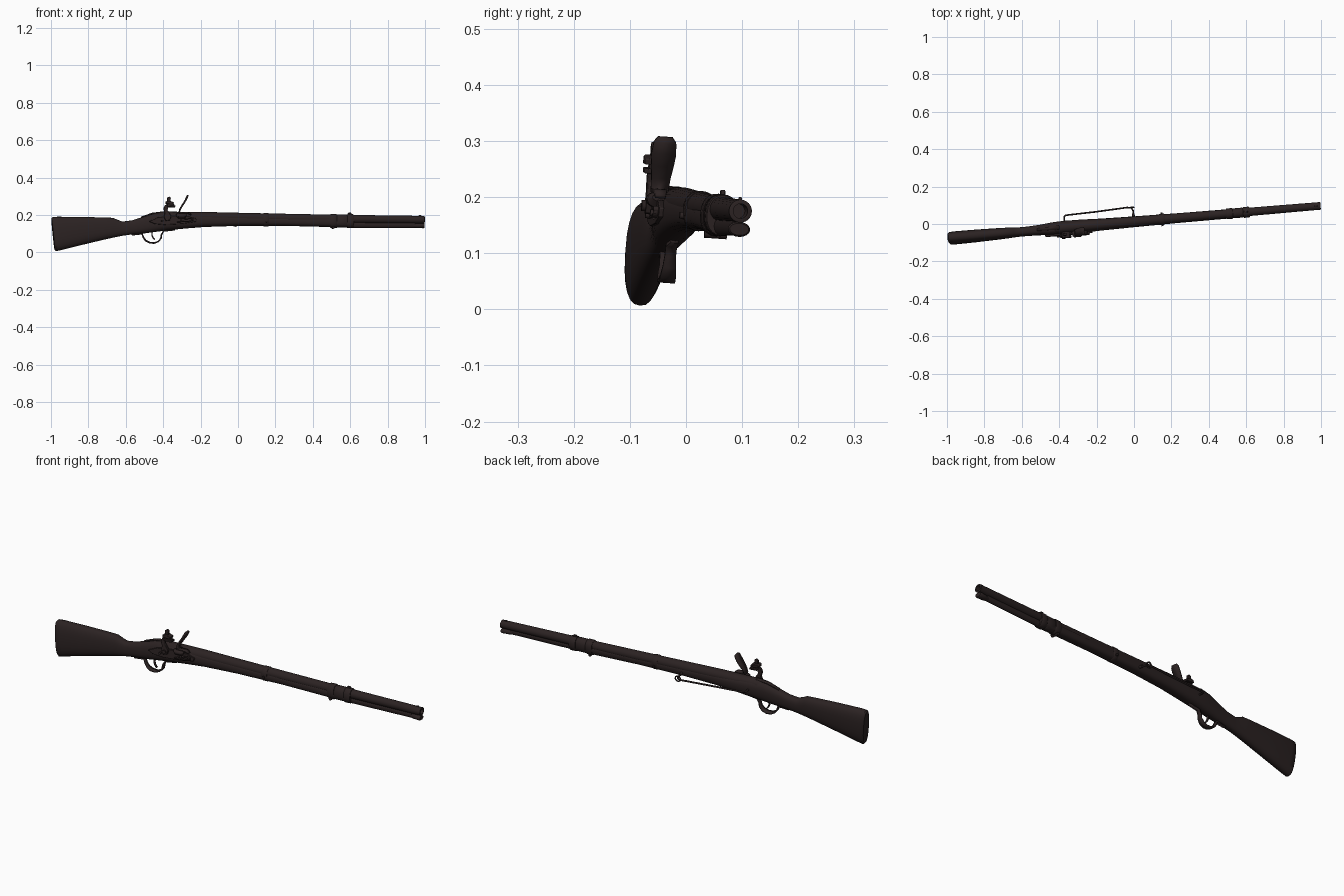
import bpy, bmesh, math
from mathutils import Matrix, Vector

if "Cube" in bpy.data.objects:
    bpy.data.objects.remove(bpy.data.objects["Cube"])

# Single dark brown finish
brown = bpy.data.materials.new("dark brown")
brown.use_nodes = True
color = (0.024, 0.016, 0.016, 1)
brown.diffuse_color = color
brown.node_tree.nodes["Principled BSDF"].inputs["Base Color"].default_value = color

# The whole gun is turned slightly and rolled about its long axis
POSE = (Matrix.Translation((0, 0.012, 0.17)) @ Matrix.Rotation(math.atan(0.085), 4, 'Z')
        @ Matrix.Rotation(math.radians(-4), 4, 'X') @ Matrix.Translation((0, 0, -0.17)))


def place(name, data):
    data.materials.append(brown)
    ob = bpy.data.objects.new(name, data)
    bpy.context.collection.objects.link(ob)
    ob.matrix_world = POSE
    return ob


def finish(name, bm):
    bmesh.ops.recalc_face_normals(bm, faces=bm.faces)
    me = bpy.data.meshes.new(name)
    bm.to_mesh(me)
    bm.free()
    return place(name, me)


def loft(name, sections, power=2.0, y=0.0, n=24):
    """Skin rounded sections (top x, top z, bottom x, bottom z, half width)."""
    bm = bmesh.new()
    rings = []
    for xt, zt, xb, zb, hw in sections:
        ring = []
        for i in range(n):
            a = math.tau * i / n
            c, s = math.cos(a), math.sin(a)
            u = math.copysign(abs(c) ** (2 / power), c)
            v = (math.copysign(abs(s) ** (2 / power), s) + 1) / 2
            ring.append(bm.verts.new((xb + (xt - xb) * v, y + hw * u, zb + (zt - zb) * v)))
        rings.append(ring)
    for a, b in zip(rings, rings[1:]):
        for i in range(n):
            j = (i + 1) % n
            bm.faces.new((a[i], a[j], b[j], b[i]))
    bm.faces.new(rings[0])
    bm.faces.new(rings[-1])
    return finish(name, bm)


def upright(rows):
    return [(x, top, x, bottom, hw) for x, top, bottom, hw in rows]


def turned(name, rows, y=0.0, n=24):
    """Round part along x from (x, centre z, radius)."""
    return loft(name, [(x, z + r, x, z - r, r) for x, z, r in rows], y=y, n=n)


def plate(name, outline, y0, y1):
    """Side outline in x and z, extruded across y."""
    bm = bmesh.new()
    face = bm.faces.new([bm.verts.new((x, y0, z)) for x, z in outline])
    out = bmesh.ops.extrude_face_region(bm, geom=[face])
    moved = [v for v in out["geom"] if isinstance(v, bmesh.types.BMVert)]
    bmesh.ops.translate(bm, verts=moved, vec=(0, y1 - y0, 0))
    ob = finish(name, bm)
    bev = ob.modifiers.new("soft edges", 'BEVEL')
    bev.width, bev.segments = 0.002, 2
    return ob


def ribbon(name, path, y, thick):
    """Bent strap through (x, z, half width)."""
    bm = bmesh.new()
    rows = [[bm.verts.new((x, y + s * w, z)) for s in (-1, 1)] for x, z, w in path]
    for a, b in zip(rows, rows[1:]):
        bm.faces.new((a[0], a[1], b[1], b[0]))
    ob = finish(name, bm)
    sol = ob.modifiers.new("thickness", 'SOLIDIFY')
    sol.thickness, sol.offset = thick, 0
    return ob


def rod(name, points, radius):
    cu = bpy.data.curves.new(name, 'CURVE')
    cu.dimensions = '3D'
    cu.bevel_depth, cu.bevel_resolution, cu.use_fill_caps = radius, 2, True
    sp = cu.splines.new('POLY')
    sp.points.add(len(points) - 1)
    for p, co in zip(sp.points, points):
        p.co = (*co, 1)
    return place(name, cu)


def stud(name, x, z, y0, y1, r):
    """Round screw or pin across the gun."""
    bm = bmesh.new()
    turn = Matrix.Translation((x, (y0 + y1) / 2, z)) @ Matrix.Rotation(math.pi / 2, 4, 'X')
    bmesh.ops.create_cone(bm, cap_ends=True, segments=16, radius1=r, radius2=r,
                          depth=abs(y1 - y0), matrix=turn)
    return finish(name, bm)


# Stock: butt, wrist and fore-end
loft("stock", [(-1.001, .182, -.985, .013, .026), (-.995, .189, -.978, .006, .032),
               (-.97, .191, -.95, .012, .034)] + upright([
    (-.85, .190, .037, .033), (-.72, .187, .068, .030), (-.67, .185, .079, .028),
    (-.645, .174, .084, .026), (-.62, .165, .089, .025), (-.57, .171, .096, .025),
    (-.50, .193, .102, .028), (-.44, .211, .110, .034), (-.38, .212, .118, .037),
    (-.28, .206, .128, .036), (-.18, .202, .136, .032), (0, .195, .142, .029),
    (.25, .188, .142, .026), (.52, .184, .135, .025), (.61, .182, .135, .024)]), 2.5)

# Barrel with an open bore, and breech tang
turned("barrel", [(-.43, .188, .025), (-.41, .188, .030), (-.2, .188, .029), (.1, .184, .026),
                  (.5, .179, .023), (.985, .175, .0205), (1.0, .175, .0205),
                  (1.001, .175, .0185), (1.001, .175, .013), (.94, .175, .013)])
ribbon("barrel_tang", [(-.52, .188, .007), (-.46, .209, .009), (-.40, .216, .011)], 0, .006)

# Ramrod with flared head under the barrel
turned("ramrod", [(.55, .146, .010), (.96, .143, .010)], n=16)
loft("ramrod_head", upright([(.94, .153, .133, .010), (.96, .155, .130, .016),
                             (.995, .156, .129, .020), (1.0, .153, .132, .017)]))
loft("ramrod_rib", upright([(.60, .166, .131, .013), (.95, .163, .131, .010)]))

# Barrel bands
for name, x0, x1, top, bottom, hw in (
        ("middle_band", .135, .165, .211, .139, .030),
        ("rear_front_band", .495, .53, .206, .130, .029),
        ("nose_band", .53, .585, .203, .133, .0265),
        ("forward_band", .585, .62, .205, .130, .029)):
    loft(name, upright([(x0, top - .002, bottom + .002, hw - .002), (x0 + .004, top, bottom, hw),
                        (x1 - .004, top, bottom, hw), (x1, top - .002, bottom + .002, hw - .002)]), 2.3)
stud("middle_band_pin", .15, .165, -.036, .036, .006)
stud("front_band_pin", .51, .134, -.02, .02, .008)

# Sights
plate("band_sight", [(.585, .2), (.592, .213), (.606, .213), (.615, .2)], -.004, .004)
plate("front_sight", [(.965, .19), (.972, .2), (.982, .2), (.988, .19)], -.003, .003)

# Trigger and guard
ribbon("trigger_guard", [(-.57, .094, .007), (-.515, .099, .010), (-.508, .08, .010),
                         (-.495, .062, .013), (-.475, .052, .015), (-.45, .050, .015),
                         (-.428, .058, .014), (-.414, .075, .012), (-.411, .095, .010),
                         (-.40, .114, .010), (-.34, .121, .007)], 0, .007)
ribbon("trigger", [(-.462, .115, .005), (-.462, .092, .005), (-.456, .077, .005),
                   (-.447, .069, .004)], 0, .006)

# Lock plate and its fittings on the right side
plate("lock_plate", [(-.48, .163), (-.43, .186), (-.36, .194), (-.27, .192), (-.225, .178),
                     (-.23, .162), (-.30, .150), (-.40, .145), (-.45, .15)], -.041, -.028)
loft("priming_pan", upright([(-.335, .203, .190, .012), (-.325, .207, .178, .020),
                             (-.29, .207, .178, .020), (-.28, .203, .190, .012)]), y=-.038)
ribbon("frizzen_spring", [(-.33, .16, .005), (-.27, .163, .005), (-.245, .168, .005),
                          (-.25, .178, .005), (-.29, .176, .005)], -.045, .005)
for x, z in ((-.41, .165), (-.31, .168), (-.25, .175)):
    stud("lock_screw", x, z, -.050, -.03, .006)

# Cock with jaws and clamp screw
plate("cock_neck", [(-.392, .166), (-.37, .168), (-.362, .19), (-.372, .208), (-.382, .222),
                    (-.378, .238), (-.362, .244), (-.345, .242), (-.345, .254), (-.37, .258),
                    (-.396, .250), (-.404, .230), (-.396, .208), (-.402, .186)], -.053, -.039)
plate("upper_jaw", [(-.392, .256), (-.35, .254), (-.348, .264), (-.37, .272), (-.39, .27)],
      -.062, -.028)
plate("lower_jaw", [(-.384, .240), (-.342, .238), (-.34, .247), (-.384, .250)], -.062, -.028)
plate("clamp_screw", [(-.382, .265), (-.366, .265), (-.364, .29), (-.372, .296), (-.384, .29)],
      -.051, -.040)
stud("cock_screw", -.382, .181, -.060, -.038, .010)

# Upright striking steel
ribbon("frizzen", [(-.30, .207, .014), (-.318, .212, .016), (-.312, .232, .017),
                   (-.298, .254, .020), (-.284, .276, .022), (-.275, .295, .020),
                   (-.271, .304, .013)], -.035, .008)
ribbon("frizzen_foot", [(-.32, .209, .013), (-.27, .208, .012), (-.255, .198, .009)], -.038, .007)

# Sling bar on the left side
rod("sling_bar", [(-.37, .03, .168), (-.37, .060, .168), (-.36, .066, .167), (-.2, .071, .162),
                  (-.03, .080, .158), (-.008, .076, .158), (0, .062, .160), (0, .022, .163)], .0045)
rod("sling_ring", [(-.008 + .014 * math.cos(k * math.tau / 12), .078,
                    .160 + .014 * math.sin(k * math.tau / 12)) for k in range(13)], .0035)
stud("bar_mount", 0, .163, .02, .045, .007)

# Smooth shading with crisp edges
bpy.context.view_layer.update()
bpy.ops.object.select_all(action='DESELECT')
meshes = [o for o in bpy.context.collection.objects
          if o.type == 'MESH' and brown.name in o.data.materials]
for ob in meshes:
    ob.select_set(True)
bpy.context.view_layer.objects.active = meshes[0]
bpy.ops.object.shade_smooth_by_angle(angle=math.radians(40))
